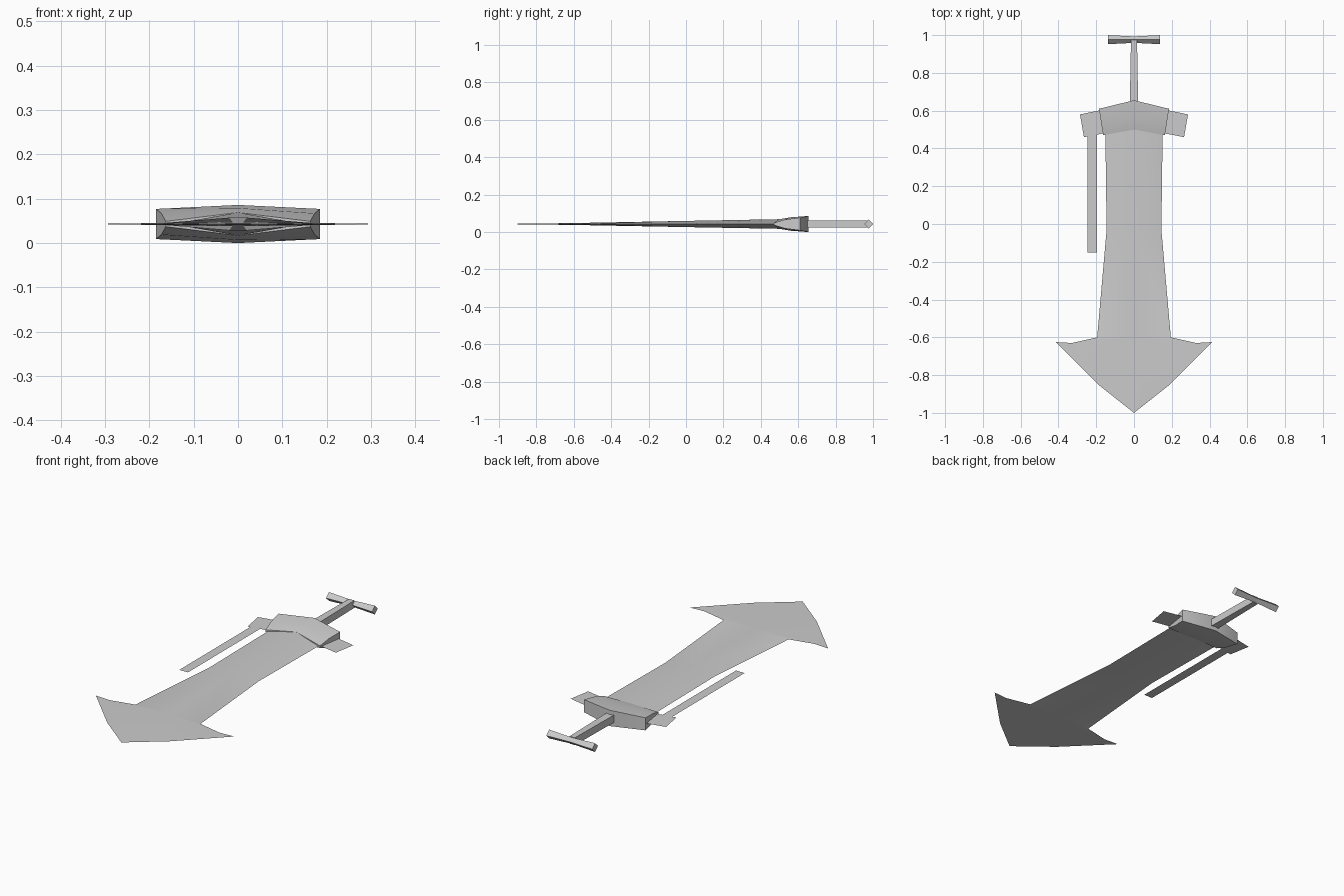
import bpy
import bmesh

cube = bpy.data.objects.get("Cube")
if cube:
    bpy.data.objects.remove(cube, do_unlink=True)

MID = 0.043  # height of the sword's flat centre plane

steel = bpy.data.materials.new("grey steel")
steel.use_nodes = True
steel.diffuse_color = (0.6, 0.6, 0.6, 1)
steel.node_tree.nodes["Principled BSDF"].inputs["Base Color"].default_value = (0.6, 0.6, 0.6, 1)


def make(name, bm, smooth=None):
    mesh = bpy.data.meshes.new(name)
    bm.to_mesh(mesh)
    bm.free()
    mesh.materials.append(steel)
    obj = bpy.data.objects.new(name, mesh)
    bpy.context.collection.objects.link(obj)
    if smooth:
        bpy.ops.object.select_all(action="DESELECT")
        obj.select_set(True)
        bpy.context.view_layer.objects.active = obj
        bpy.ops.object.shade_smooth_by_angle(angle=smooth)
    return obj


def loft(name, rings, smooth=None, inside_out=False):
    """Skin a row of closed rings and cap both ends."""
    bm = bmesh.new()
    rows = [[bm.verts.new(p) for p in ring] for ring in rings]
    n = len(rows[0])
    for a, b in zip(rows, rows[1:]):
        for i in range(n):
            j = (i + 1) % n
            bm.faces.new((a[i], a[j], b[j], b[i]))
    bm.faces.new(rows[0])
    bm.faces.new(rows[-1])
    bmesh.ops.recalc_face_normals(bm, faces=bm.faces)
    if inside_out:
        bmesh.ops.reverse_faces(bm, faces=bm.faces)
    return make(name, bm, smooth)


def plate(name, corners, z, up=True):
    bm = bmesh.new()
    face = bm.faces.new([bm.verts.new((x, y, z)) for x, y in corners])
    face.normal_update()
    if (face.normal.z > 0) != up:
        face.normal_flip()
    return make(name, bm)


# Blade: raised centre ridge falling to a sharp outline, with a barbed head
ridge = [(0.52, 0.026), (-0.03, 0.016), (-0.6, 0.005), (-0.85, 0.002), (-1.0, 0)]
edge = [(0.152, 0.52), (0.145, -0.03), (0.195, -0.6), (0.33, -0.63),
        (0.415, -0.625), (0.19, -0.85)]
bm = bmesh.new()
for side in (-1, 1):
    for top in (-1, 1):
        r = [bm.verts.new((0, y, MID + top * h)) for y, h in ridge]
        e = [bm.verts.new((side * x, y, MID)) for x, y in edge]
        faces = [(r[0], r[1], e[1], e[0]), (r[1], r[2], e[2], e[1]),
                 (r[2], e[3], e[2]), (r[2], e[5], e[3]), (e[3], e[5], e[4]),
                 (r[2], r[3], e[5]), (r[3], r[4], e[5])]
        for f in faces:
            face = bm.faces.new(f)
            face.normal_update()
            if face.normal.z * top < 0:
                face.normal_flip()
bmesh.ops.remove_doubles(bm, verts=bm.verts, dist=0.0001)
make("blade", bm, 0.5)

# Guard: thick at the back and middle, thinning toward the blade and ends
end = [(0.185, 0.61, 0.034), (0.173, 0.53, 0.024), (0.163, 0.47, 0.006)]
middle = [(0, 0.655, 0.043), (0, 0.56, 0.036), (0, 0.5, 0.026)]


def guard_ring(points, side):
    upper = [(side * x, y, MID + h) for x, y, h in points]
    lower = [(side * x, y, MID - h) for x, y, h in reversed(points)]
    return upper + lower


loft("guard", [guard_ring(end, -1), guard_ring(middle, 1), guard_ring(end, 1)], 0.8)

# Side wings of the guard
for name, side in (("right_wing", -1), ("left_wing", 1)):
    shape = [(0.16, 0.48), (0.265, 0.46), (0.286, 0.58), (0.18, 0.602)]
    plate(name, [(side * x, y) for x, y in shape], MID, up=side < 0)

# Long thin strip beside the blade
plate("side_strip", [(-0.247, -0.15), (-0.195, -0.15), (-0.195, 0.53), (-0.247, 0.53)], MID + 0.003)

# Grip: slim tapered bar
loft("grip", [[(sx * w, y, MID + sz * 0.02) for sx, sz in ((-1, -1), (1, -1), (1, 1), (-1, 1))]
              for y, w in ((0.64, 0.022), (0.975, 0.016))], inside_out=True)

# Pommel: diamond-section crossbar, slimmer in the middle
loft("pommel", [[(x, 0.976 + dy * r, MID + dz * r) for dy, dz in ((1, 0), (0, 1), (-1, 0), (0, -1))]
                for x, r in ((-0.138, 0.024), (0, 0.017), (0.138, 0.024))])
